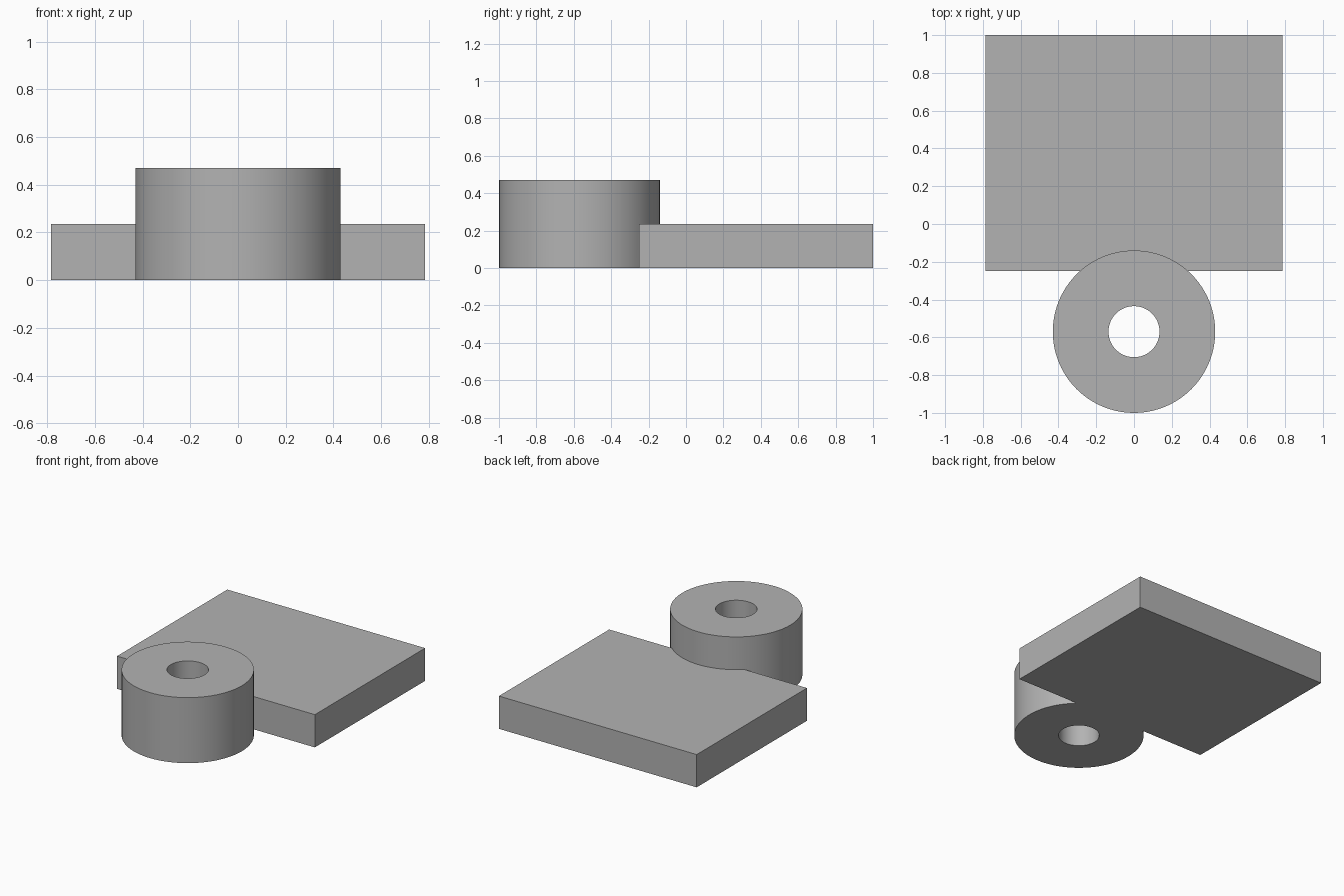
import bpy
import math

default = bpy.data.objects.get("Cube")
if default:
    bpy.data.objects.remove(default, do_unlink=True)

# Dimensions
PLATE_WIDTH, PLATE_HEIGHT = 1.57, 0.235
PLATE_FRONT, PLATE_BACK = -0.25, 1.0
BOSS_RADIUS, BOSS_HEIGHT, HOLE_RADIUS = 0.43, 0.47, 0.135
BOSS_Y = BOSS_RADIUS - 1.0

grey = bpy.data.materials.new("plain_grey")
grey.use_nodes = True
colour = (0.45, 0.45, 0.45, 1)
grey.diffuse_color = colour
grey.node_tree.nodes["Principled BSDF"].inputs["Base Color"].default_value = colour


def cylinder(name, radius, bottom, top):
    bpy.ops.mesh.primitive_cylinder_add(
        vertices=96, radius=radius, depth=top - bottom,
        location=(0, BOSS_Y, (bottom + top) / 2))
    obj = bpy.context.object
    obj.name = name
    obj.data.materials.append(grey)
    return obj


def combine(target, tool, operation):
    """Apply a boolean to the target and discard the tool."""
    mod = target.modifiers.new(operation.lower(), "BOOLEAN")
    mod.operation = operation
    mod.solver = "EXACT"
    mod.object = tool
    bpy.context.view_layer.objects.active = target
    bpy.ops.object.modifier_apply(modifier=mod.name)
    bpy.data.objects.remove(tool, do_unlink=True)


# Flat plate
bpy.ops.mesh.primitive_cube_add(
    size=1, location=(0, (PLATE_FRONT + PLATE_BACK) / 2, PLATE_HEIGHT / 2))
body = bpy.context.object
body.name = "plate_with_boss"
body.scale = (PLATE_WIDTH, PLATE_BACK - PLATE_FRONT, PLATE_HEIGHT)
bpy.ops.object.transform_apply(location=False, rotation=False, scale=True)
body.data.materials.append(grey)

# Round boss joined to the plate, with a through hole
combine(body, cylinder("boss", BOSS_RADIUS, 0, BOSS_HEIGHT), "UNION")
combine(body, cylinder("hole_cutter", HOLE_RADIUS, -0.1, BOSS_HEIGHT + 0.1), "DIFFERENCE")

# Smooth the round walls, keep the rims sharp
bpy.ops.object.select_all(action="DESELECT")
body.select_set(True)
bpy.context.view_layer.objects.active = body
bpy.ops.object.shade_smooth_by_angle(angle=math.radians(30))
